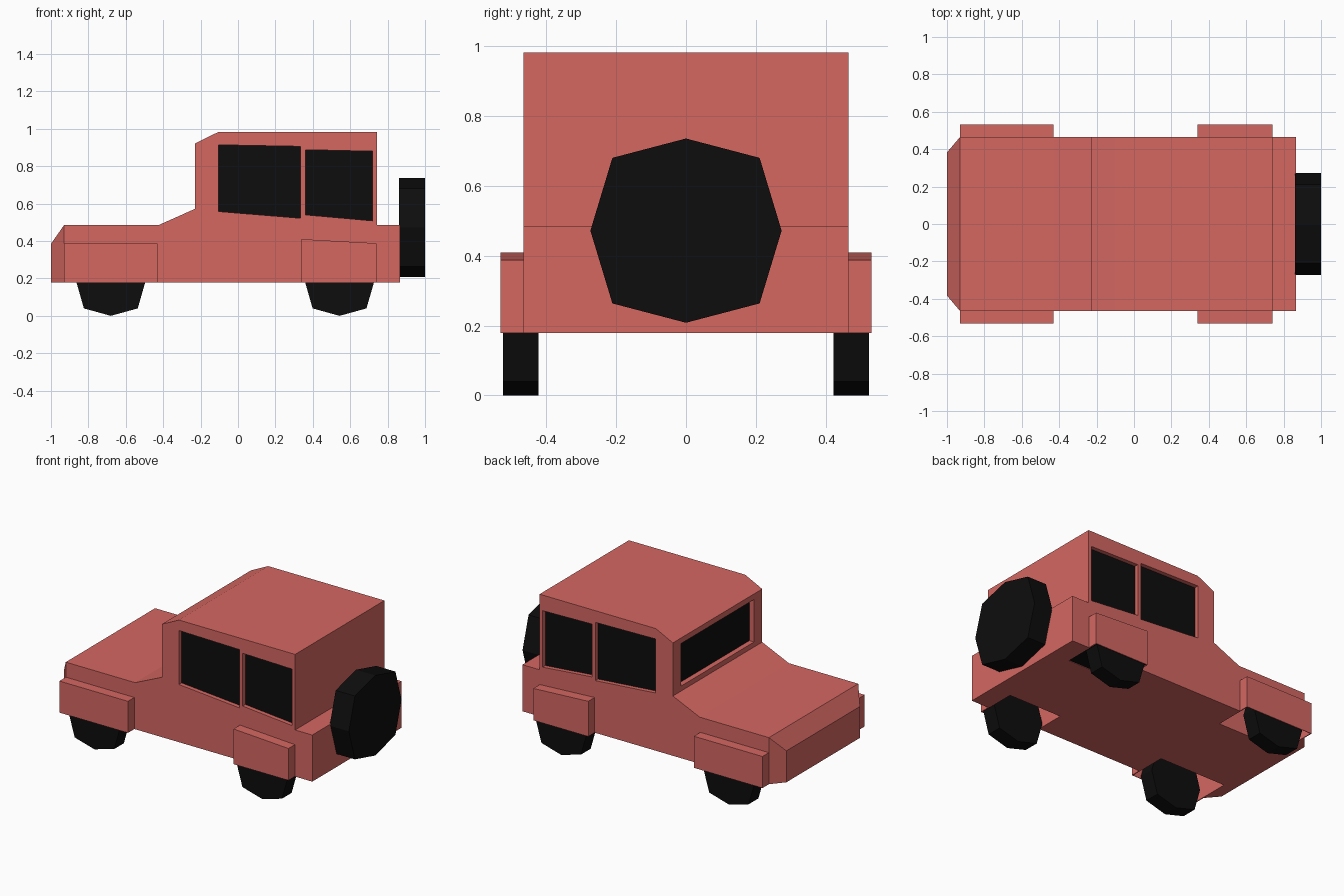
import bpy, bmesh
from mathutils import Vector

if "Cube" in bpy.data.objects:
    bpy.data.objects.remove(bpy.data.objects["Cube"])


def material(name, rgb):
    m = bpy.data.materials.new(name)
    m.diffuse_color = (*rgb, 1)
    m.use_nodes = True
    m.node_tree.nodes["Principled BSDF"].inputs["Base Color"].default_value = m.diffuse_color
    return m


RED = material("body red", (0.66, 0.135, 0.12))
BLACK = material("rubber and glass black", (0.004, 0.004, 0.004))


def prism(name, pts, axis, lo, hi, mat):
    """Extrude a 2D outline along axis: 'y' uses (x,z), 'x' uses (y,z), 'z' uses (x,y)."""
    place = {"y": lambda a, b, t: (a, t, b),
             "x": lambda a, b, t: (t, a, b),
             "z": lambda a, b, t: (a, b, t)}[axis]
    bm = bmesh.new()
    face = bm.faces.new([bm.verts.new(place(a, b, lo)) for a, b in pts])
    new = bmesh.ops.extrude_face_region(bm, geom=[face])["geom"]
    bmesh.ops.translate(bm, verts=[v for v in new if isinstance(v, bmesh.types.BMVert)],
                        vec=Vector(place(0, 0, hi - lo)))
    bmesh.ops.recalc_face_normals(bm, faces=bm.faces[:])
    me = bpy.data.meshes.new(name)
    bm.to_mesh(me)
    bm.free()
    me.materials.append(mat)
    ob = bpy.data.objects.new(name, me)
    bpy.context.collection.objects.link(ob)
    return ob


def rect(a0, a1, b0, b1):
    return [(a0, b0), (a1, b0), (a1, b1), (a0, b1)]


def cut(ob, cutter):
    mod = ob.modifiers.new("cut", "BOOLEAN")
    mod.operation, mod.solver, mod.object = "DIFFERENCE", "EXACT", cutter
    bpy.context.view_layer.objects.active = ob
    bpy.ops.object.modifier_apply(modifier=mod.name)


def discard(ob):
    bpy.data.objects.remove(ob, do_unlink=True)


def octagon(cx, cz, rx, rz):
    return [(cx + rx * a, cz + rz * b) for a, b in
            [(0, -1), (.77, -.79), (1, 0), (.77, .79), (0, 1), (-.77, .79), (-1, 0), (-.77, -.79)]]


# Body shell from the side profile, nose narrowed in plan
profile = [(-1, .178), (-1, .385), (-.93, .485), (-.425, .485), (-.23, .572), (-.23, .922),
           (-.105, .983), (.742, .983), (.742, .485), (.867, .485), (.867, .178)]
body = prism("body", profile, "y", -.465, .465, RED)
bm = bmesh.new()
bm.from_mesh(body.data)
bmesh.ops.bisect_plane(bm, geom=bm.verts[:] + bm.edges[:] + bm.faces[:],
                       plane_co=(-.93, 0, 0), plane_no=(1, 0, 0))
for v in bm.verts:
    if v.co.x < -.98:
        v.co.y *= .383 / .465
bm.to_mesh(body.data)
bm.free()

# Windscreen recess and glass
screen = rect(-.38, .38, .605, .885)
c = prism("cutter", screen, "x", -.3, -.19, RED)
cut(body, c)
discard(c)
prism("windscreen", screen, "x", -.196, -.188, BLACK)

windows = {"front": [(-.105, .558), (.335, .522), (.335, .906), (-.105, .914)],
           "rear": [(.36, .54), (.72, .508), (.72, .88), (.36, .888)]}
fenders = {"front": [(-.93, .178), (-.43, .178), (-.43, .386), (-.93, .386)],
           "rear": [(.34, .178), (.74, .178), (.74, .388), (.34, .41)]}
axles = {"front": -.68, "rear": .543}

for s, side in ((-1, "right"), (1, "left")):
    def span(a, b):
        return sorted((s * a, s * b))
    for end in ("front", "rear"):
        tag = f"{side}_{end}"
        # Recessed side windows
        c = prism("cutter", windows[end], "y", *span(.432, .6), RED)
        cut(body, c)
        discard(c)
        prism("window_" + tag, windows[end], "y", *span(.43, .437), BLACK)
        # Box fenders with an open wheel well
        fender = prism("fender_" + tag, fenders[end], "y", *span(.455, .532), RED)
        x0, x1 = fenders[end][0][0] + .006, fenders[end][1][0] - .006
        c = prism("cutter", rect(x0, x1, .1, .38), "y", *span(.27, .528), RED)
        cut(body, c)
        cut(fender, c)
        discard(c)
        # Wheels
        prism("wheel_" + tag, octagon(axles[end], .19, .187, .19), "y", *span(.423, .524), BLACK)

# Dark panel closing the left rear wheel well
prism("well_panel", rect(.348, .732, .272, .526), "z", .18, .186, BLACK)

# Spare wheel on the tail
prism("spare_wheel", octagon(0, .472, .274, .264), "x", .86, 1, BLACK)
